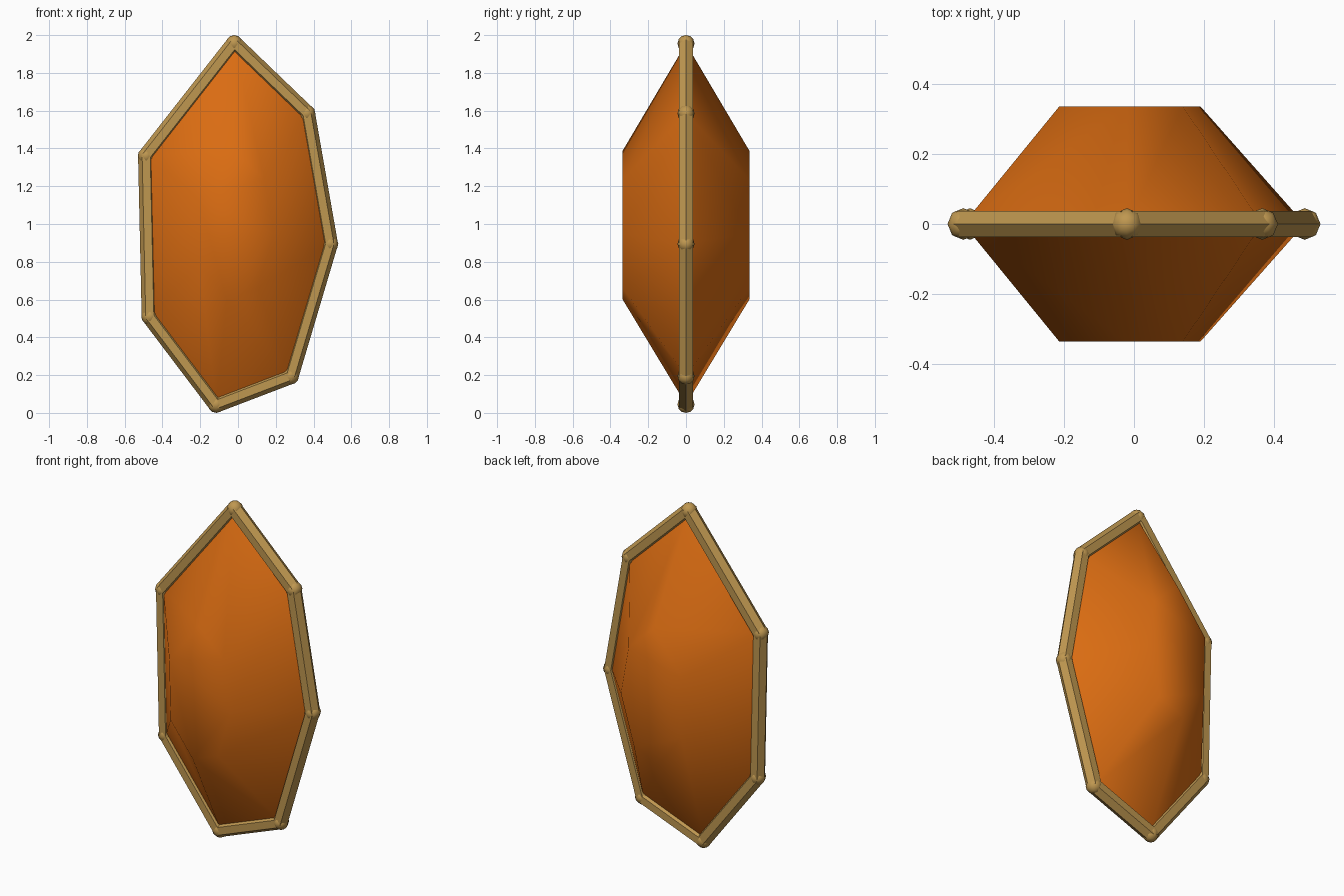
import bpy, bmesh, math
from mathutils import Vector

if "Cube" in bpy.data.objects:
    bpy.data.objects.remove(bpy.data.objects["Cube"])

# Seven-sided outline in the x-z plane (centre line of the frame)
OUTLINE = [(-0.02, 1.955), (0.365, 1.585), (0.486, 0.895), (0.278, 0.195),
           (-0.115, 0.045), (-0.467, 0.51), (-0.486, 1.36)]
POINTS = [Vector((x, 0, z)) for x, z in OUTLINE]
CENTRE = Vector((-0.02, 0, 0.99))
DEPTH = 0.335      # half thickness of the gem
PLATEAU = 0.413    # size of the flat front and back relative to the outline
BAR_R, BALL_R = 0.043, 0.045


def material(name, colour):
    m = bpy.data.materials.new(name)
    m.diffuse_color = (*colour, 1)
    m.use_nodes = True
    m.node_tree.nodes["Principled BSDF"].inputs["Base Color"].default_value = m.diffuse_color
    return m


def make(name, bm, mat, smooth_angle=None):
    bmesh.ops.recalc_face_normals(bm, faces=bm.faces)
    me = bpy.data.meshes.new(name)
    bm.to_mesh(me)
    bm.free()
    me.materials.append(mat)
    ob = bpy.data.objects.new(name, me)
    bpy.context.collection.objects.link(ob)
    if smooth_angle:
        bpy.ops.object.select_all(action='DESELECT')
        ob.select_set(True)
        bpy.context.view_layer.objects.active = ob
        bpy.ops.object.shade_smooth_by_angle(angle=math.radians(smooth_angle))
    return ob


gold = material("antique gold", (0.52, 0.31, 0.08))
amber = material("amber orange", (0.70, 0.15, 0.006))

# Gem: widest at the outline, tapering to a small flat front and back
bm = bmesh.new()
rim = [bm.verts.new(p) for p in POINTS]
n = len(rim)
for side in (-1, 1):
    top = [bm.verts.new(CENTRE + (p - CENTRE) * PLATEAU + Vector((0, side * DEPTH, 0)))
           for p in POINTS]
    bm.faces.new(top)
    for i in range(n):
        j = (i + 1) % n
        bm.faces.new((rim[i], rim[j], top[j], top[i]))
make("gem", bm, amber, 60)

# Frame: six-sided bars along each edge, flat sides facing front and back
bm = bmesh.new()
for i in range(n):
    a, b = POINTS[i], POINTS[(i + 1) % n]
    across = (b - a).normalized().cross(Vector((0, 1, 0)))
    ring = [(across * math.cos(k * math.pi / 3) + Vector((0, math.sin(k * math.pi / 3), 0))) * BAR_R
            for k in range(6)]
    ends = [[bm.verts.new(p + r) for r in ring] for p in (a, b)]
    for e in ends:
        bm.faces.new(e)
    for k in range(6):
        m = (k + 1) % 6
        bm.faces.new((ends[0][k], ends[0][m], ends[1][m], ends[1][k]))
make("frame_bars", bm, gold)

# Small round joints at the corners
bm = bmesh.new()
for p in POINTS:
    made = bmesh.ops.create_uvsphere(bm, u_segments=8, v_segments=6, radius=BALL_R)
    bmesh.ops.translate(bm, verts=made["verts"], vec=p)
make("frame_joints", bm, gold, 60)
